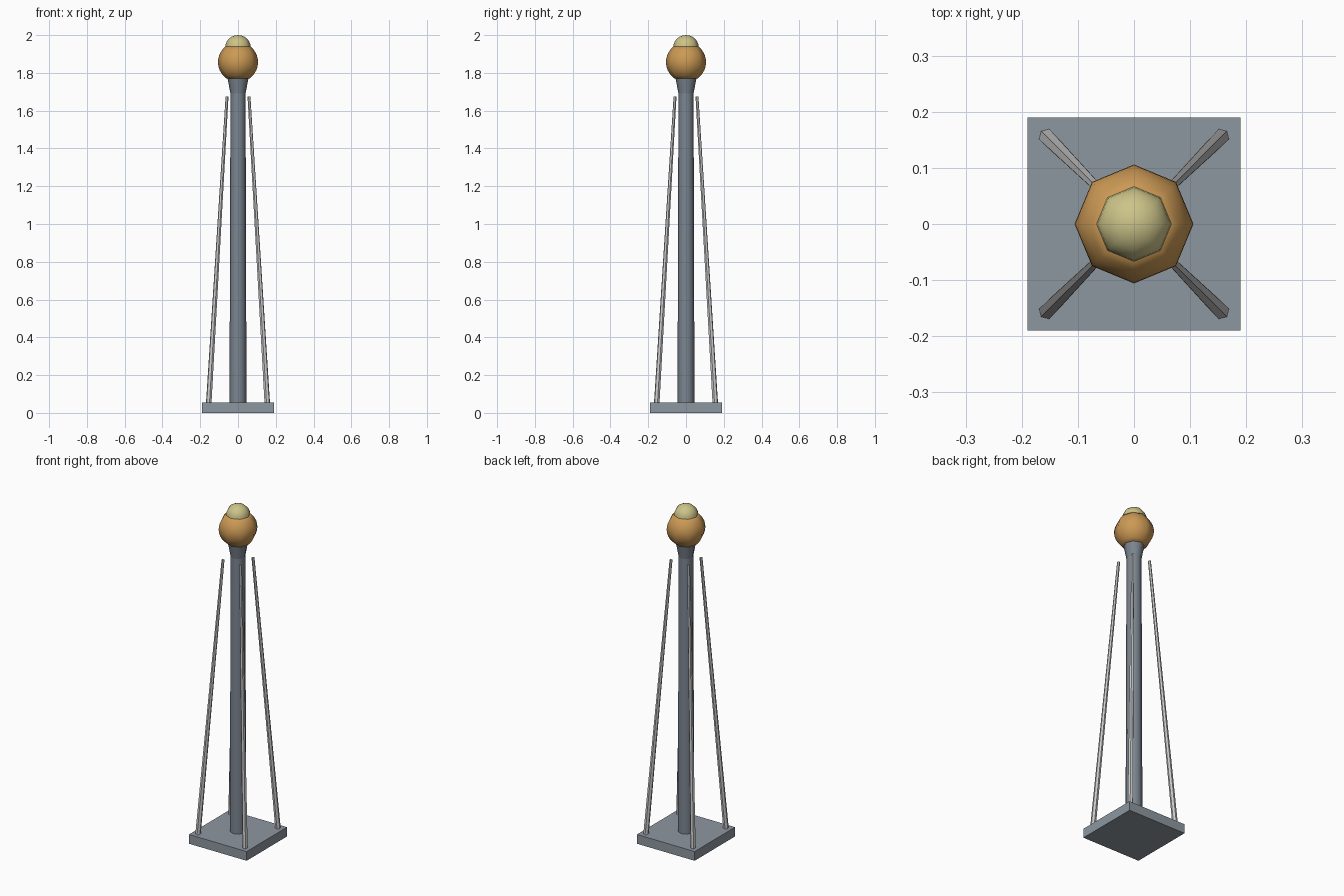
import bpy, bmesh
from math import sin, cos, pi, sqrt, asin
from mathutils import Vector

if "Cube" in bpy.data.objects:
    bpy.data.objects.remove(bpy.data.objects["Cube"])

SIDES = 8


def material(name, color):
    m = bpy.data.materials.new(name)
    m.diffuse_color = (*color, 1)
    m.use_nodes = True
    m.node_tree.nodes["Principled BSDF"].inputs["Base Color"].default_value = m.diffuse_color
    return m


def finish(name, bm, mat=None, smooth=True):
    bmesh.ops.recalc_face_normals(bm, faces=bm.faces)
    me = bpy.data.meshes.new(name)
    bm.to_mesh(me)
    bm.free()
    ob = bpy.data.objects.new(name, me)
    bpy.context.collection.objects.link(ob)
    if mat:
        me.materials.append(mat)
    if smooth:
        bpy.ops.object.select_all(action='DESELECT')
        ob.select_set(True)
        bpy.context.view_layer.objects.active = ob
        bpy.ops.object.shade_smooth_by_angle(angle=pi / 3.5)
    return ob


def lathe(name, profile, mat=None):
    """Revolve (radius, z) points around z; radius 0 makes a pole."""
    bm = bmesh.new()
    rings = []
    for r, z in profile:
        n = 1 if r < 1e-5 else SIDES
        rings.append([bm.verts.new((r * cos(2 * pi * i / SIDES),
                                    r * sin(2 * pi * i / SIDES), z)) for i in range(n)])
    for a, b in zip(rings, rings[1:]):
        for i in range(SIDES):
            j = (i + 1) % SIDES
            if len(b) == 1:
                bm.faces.new((a[i], a[j], b[0]))
            else:
                bm.faces.new((a[i], a[j], b[j], b[i]))
    for ring in (rings[0], rings[-1]):
        if len(ring) > 1:
            bm.faces.new(ring)
    return finish(name, bm, mat)


steel = material("blue_grey_steel", (0.20, 0.235, 0.28))
plate = material("plate_grey", (0.27, 0.31, 0.35))
orange = material("orange", (0.60, 0.32, 0.09))
yellow = material("pale_yellow", (0.60, 0.55, 0.25))

# Square base plate
bm = bmesh.new()
bmesh.ops.create_cube(bm, size=1)
bmesh.ops.scale(bm, vec=(0.38, 0.38, 0.055), verts=bm.verts)
bmesh.ops.translate(bm, vec=(0, 0, 0.0275), verts=bm.verts)
finish("base_plate", bm, plate, smooth=False)

# Tapered column and flared neck
lathe("column", [(0.045, 0.05), (0.04, 1.69)], steel)
lathe("neck", [(0.04, 1.69), (0.056, 1.775)], steel)

# Orange globe, cut off where it meets the neck and the cap
R, CZ = 0.106, 1.857
lo, hi = asin((1.77 - CZ) / R), asin((1.939 - CZ) / R)
N = 10
globe = [(R * cos(lo + (hi - lo) * i / N), CZ + R * sin(lo + (hi - lo) * i / N))
         for i in range(N + 1)]
lathe("globe", globe, orange)

# Domed cap
cap = [(0.067 * cos(pi / 2 * i / 6), 1.937 + 0.063 * sin(pi / 2 * i / 6)) for i in range(7)]
lathe("cap", cap, yellow)

# Four leaning, tapered stays
for sx, sy, where in ((1, -1, "front_right"), (-1, -1, "front_left"),
                      (1, 1, "back_right"), (-1, 1, "back_left")):
    a = Vector((sx * 0.155, sy * 0.155, 0.05))
    b = Vector((sx * 0.058, sy * 0.058, 1.675))
    bm = bmesh.new()
    bmesh.ops.create_cone(bm, cap_ends=True, segments=6, radius1=0.015,
                          radius2=0.008, depth=(b - a).length)
    rot = (b - a).to_track_quat('Z', 'Y').to_matrix()
    bmesh.ops.rotate(bm, cent=(0, 0, 0), matrix=rot, verts=bm.verts)
    bmesh.ops.translate(bm, vec=(a + b) / 2, verts=bm.verts)
    finish("stay_" + where, bm, smooth=False)
